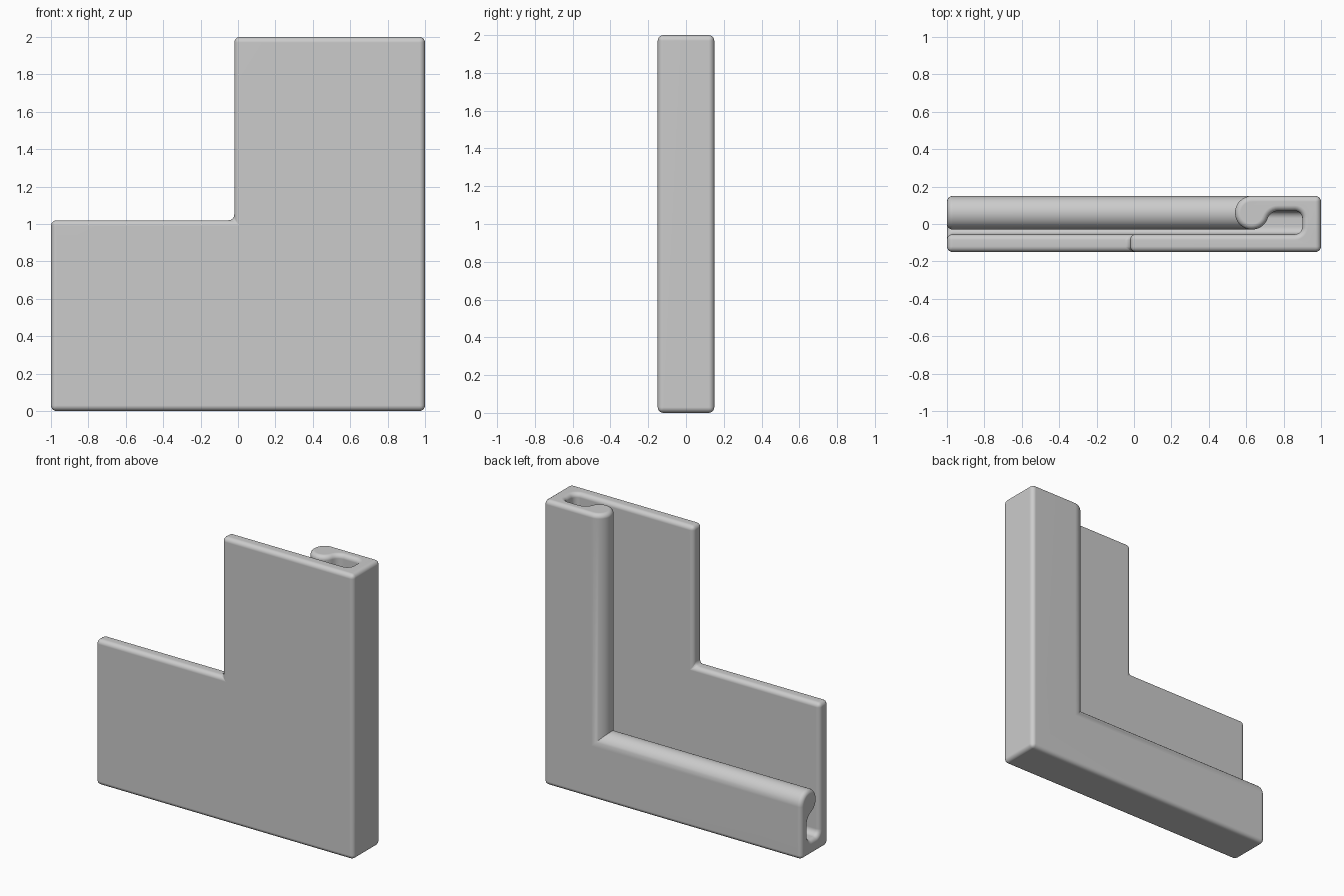
import bpy, bmesh, math

cube = bpy.data.objects.get("Cube")
if cube:
    bpy.data.objects.remove(cube)

HALF = 0.15      # half thickness
ROUND = 0.03     # edge rounding
BEAD_R = 0.09


def arc(cd, cy, r, start, end, steps):
    """Points on a circle, angles in degrees."""
    angles = [math.radians(start + (end - start) * i / steps) for i in range(steps + 1)]
    return [(cd + r * math.cos(a), cy + r * math.sin(a)) for a in angles]


# Cross-section: distance from the outer side, and depth
profile = [(0, -HALF), (1.02, -HALF), (1.02, -0.055)]        # front plate
profile += arc(0.14, -0.015, 0.04, 270, 180, 6)              # slot bottom
profile += arc(0.14, 0.03, 0.04, 180, 90, 6)
profile += arc(0.229, 0.01, 0.06, 90, 19.5, 6)               # hollow beside the bead
profile += arc(0.37, HALF - BEAD_R, BEAD_R, 199.5, 450, 24)[1:]  # gripping bead
profile += [(0, HALF)]

# Sweep the section round the mitred corner
bm = bmesh.new()
rails = [
    [bm.verts.new((1 - d, y, 2)) for d, y in profile],
    [bm.verts.new((1 - d, y, d)) for d, y in profile],
    [bm.verts.new((-1, y, d)) for d, y in profile],
]
n = len(profile)
for a, b in zip(rails, rails[1:]):
    for i in range(n):
        j = (i + 1) % n
        bm.faces.new((a[i], a[j], b[j], b[i]))
bm.faces.new(rails[0])
bm.faces.new(rails[2])
bmesh.ops.recalc_face_normals(bm, faces=bm.faces)


# Round every hard edge except the mitre crease of the clip
def is_crease(edge):
    return all(abs(1 - v.co.x - v.co.z) < 1e-4 and 0.05 < v.co.z < 0.9 for v in edge.verts)


hard = [e for e in bm.edges if e.calc_face_angle(0) > math.radians(50) and not is_crease(e)]
bmesh.ops.bevel(bm, geom=hard, offset=ROUND, offset_type='OFFSET', segments=4,
                profile=0.5, affect='EDGES', clamp_overlap=False)
bmesh.ops.recalc_face_normals(bm, faces=bm.faces)

mesh = bpy.data.meshes.new("corner_clip")
bm.to_mesh(mesh)
bm.free()
clip = bpy.data.objects.new("corner_clip", mesh)
bpy.context.collection.objects.link(clip)

# Plain grey material
grey = bpy.data.materials.new("light_grey")
grey.use_nodes = True
colour = (0.6, 0.6, 0.6, 1)
grey.diffuse_color = colour
grey.node_tree.nodes["Principled BSDF"].inputs["Base Color"].default_value = colour
mesh.materials.append(grey)

# Smooth shading with flat broad faces
bpy.ops.object.select_all(action='DESELECT')
clip.select_set(True)
bpy.context.view_layer.objects.active = clip
bpy.ops.object.shade_smooth_by_angle(angle=math.radians(35))
normals = clip.modifiers.new("flat_faces", 'WEIGHTED_NORMAL')
normals.keep_sharp = True
